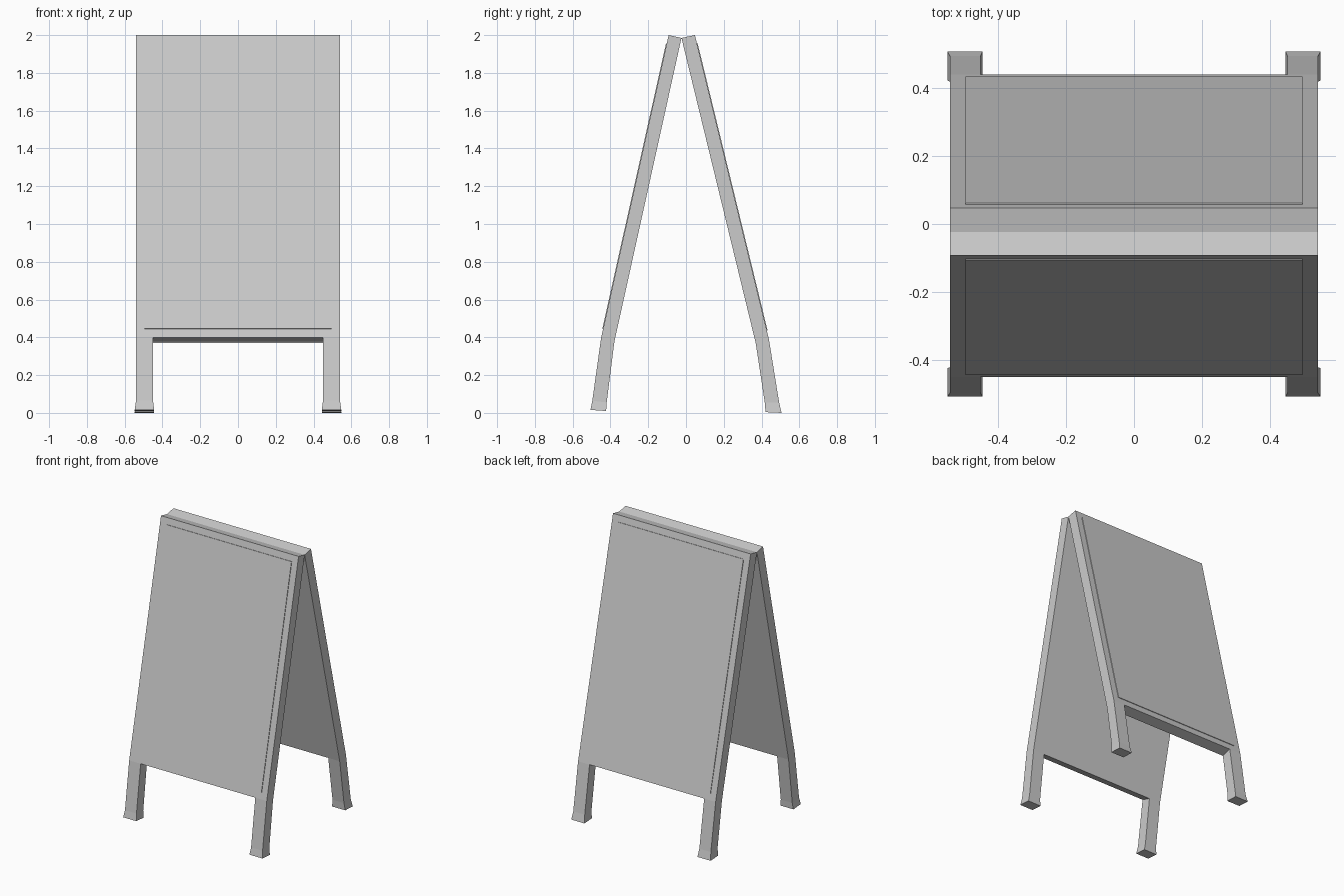
import bpy, bmesh

if "Cube" in bpy.data.objects:
    bpy.data.objects.remove(bpy.data.objects["Cube"])

HALF_W = 0.54      # half width of the boards
FRAME = 0.065      # border around the raised sheet


def finish(bm, name):
    bmesh.ops.recalc_face_normals(bm, faces=bm.faces[:])
    mesh = bpy.data.meshes.new(name)
    bm.to_mesh(mesh)
    bm.free()
    ob = bpy.data.objects.new(name, mesh)
    bpy.context.collection.objects.link(ob)
    return ob


def loft(bm, rings):
    """Skin four-sided rings into a closed solid; returns the side faces."""
    rows = [[bm.verts.new(p) for p in ring] for ring in rings]
    bm.faces.new(rows[0])
    bm.faces.new(rows[-1])
    sides = []
    for a, b in zip(rows, rows[1:]):
        for i in range(4):
            j = (i + 1) % 4
            sides.append(bm.faces.new((a[i], a[j], b[j], b[i])))
    return sides


def board(name, profile):
    """Extrude a (y, z) profile in x; first edge is the outer display face."""
    bm = bmesh.new()
    sides = loft(bm, [[(x, y, z) for y, z in profile] for x in (-HALF_W, HALF_W)])
    bmesh.ops.recalc_face_normals(bm, faces=bm.faces[:])
    # thin display sheet standing proud of the frame
    bmesh.ops.inset_individual(bm, faces=[sides[0]], thickness=FRAME)
    bmesh.ops.inset_individual(bm, faces=[sides[0]], thickness=0.0005, depth=0.004)
    return finish(bm, name)


def legs(name, levels):
    """Levels: x inner, x outer, then (y, z) outer and inner; mirrored in x."""
    bm = bmesh.new()
    loft(bm, [[(x0, *o), (x1, *o), (x1, *i), (x0, *i)] for x0, x1, o, i in levels])
    ob = finish(bm, name)
    ob.modifiers.new("mirror", 'MIRROR')
    return ob


# Front board and its splayed legs with flared feet
board("front_board", [(-0.092, 2.0), (-0.449, 0.40), (-0.379, 0.378), (-0.024, 1.985)])
legs("front_legs", [
    (0.45, 0.54, (-0.449, 0.40), (-0.379, 0.378)),
    (0.45, 0.54, (-0.496, 0.065), (-0.420, 0.055)),
    (0.444, 0.547, (-0.506, 0.016), (-0.423, 0.010)),
])

# Back board and legs, leaning slightly more
board("back_board", [(0.047, 2.0), (0.439, 0.39), (0.369, 0.37), (-0.024, 1.985)])
legs("back_legs", [
    (0.45, 0.54, (0.439, 0.39), (0.369, 0.37)),
    (0.45, 0.54, (0.493, 0.055), (0.417, 0.055)),
    (0.444, 0.547, (0.506, 0.0), (0.421, 0.004)),
])
